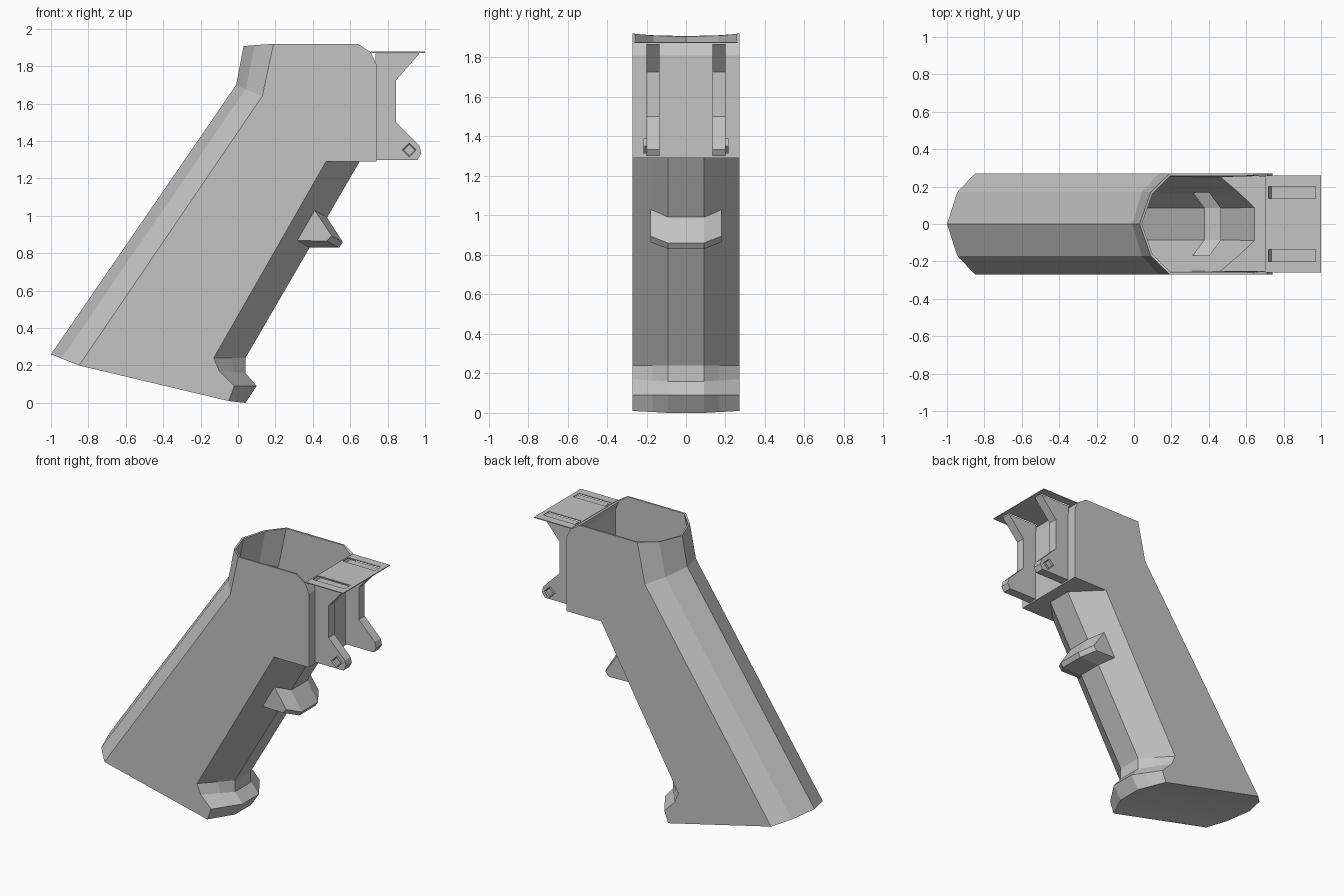
import bpy, bmesh, math
from mathutils import Matrix

cube = bpy.data.objects.get("Cube")
if cube:
    bpy.data.objects.remove(cube, do_unlink=True)

grey = bpy.data.materials.new("plain_grey")
grey.use_nodes = True
colour = (0.55, 0.55, 0.55, 1)
grey.diffuse_color = colour
grey.node_tree.nodes["Principled BSDF"].inputs["Base Color"].default_value = colour


def finish(name, bm):
    bmesh.ops.recalc_face_normals(bm, faces=bm.faces)
    mesh = bpy.data.meshes.new(name)
    bm.to_mesh(mesh)
    bm.free()
    mesh.materials.append(grey)
    obj = bpy.data.objects.new(name, mesh)
    bpy.context.collection.objects.link(obj)
    return obj


def loft(name, stations):
    """Skin a closed solid through (y, [(x, z), ...]) outlines."""
    bm = bmesh.new()
    rings = [[bm.verts.new((x, y, z)) for x, z in pts] for y, pts in stations]
    for a, b in zip(rings, rings[1:]):
        for i in range(len(a)):
            j = (i + 1) % len(a)
            bm.faces.new((a[i], a[j], b[j], b[i]))
    bm.faces.new(rings[0])
    bm.faces.new(rings[-1])
    return finish(name, bm)


def blend(a, b, t):
    return tuple(p + (q - p) * t for p, q in zip(a, b))


# Grip outline: back, top and front points, each as (centre, side)
back = [((-1, .26), (-.85, .20)), ((-.01, 1.70), (.13, 1.64)),
        ((.03, 1.908), (.19, 1.92))]
head = [(.64, 1.92), (.71, 1.875), (.74, 1.81), (.74, 1.29)]
front = [((.65, 1.29), (.47, 1.29)), ((.04, .24), (-.13, .24)),
         ((.04, .16), (-.10, .17)), ((.10, .09), (-.02, .09)),
         ((.04, 0), (-.05, .01))]


def grip_section(y):
    d = abs(y)
    tb = d / .17 * .37 if d <= .17 else .37 + (d - .17) / .10 * .63
    tf = max(0, (d - .09) / .18)
    return ([blend(c, s, tb) for c, s in back] + head
            + [blend(c, s, tf) for c, s in front])


grip = loft("grip_shell", [(y, grip_section(y))
                           for y in (-.27, -.17, -.09, 0, .09, .17, .27)])

# Finger rest, fused into the grip
rest_mid = [(.33, .83), (.54, .83), (.56, .86), (.448, 1.035)]
rest_side = [(.26, .87), (.475, .865), (.50, .895), (.376, 1.08)]
rest = loft("finger_rest", [(-.18, rest_side), (-.09, rest_mid),
                            (.09, rest_mid), (.18, rest_side)])
fuse = grip.modifiers.new("fuse", 'BOOLEAN')
fuse.operation = 'UNION'
fuse.solver = 'EXACT'
fuse.object = rest
bpy.context.view_layer.update()
fused = bpy.data.meshes.new_from_object(
    grip.evaluated_get(bpy.context.evaluated_depsgraph_get()))
grip.modifiers.clear()
grip.data = fused
bpy.data.objects.remove(rest, do_unlink=True)

# Open the top and give the shell a thin wall
bm = bmesh.new()
bm.from_mesh(fused)
bmesh.ops.remove_doubles(bm, verts=bm.verts, dist=.0005)
bm.normal_update()
lid = [f for f in bm.faces
       if f.normal.z > .4 and f.calc_center_median().z > 1.88]
bmesh.ops.delete(bm, geom=lid, context='FACES')
bm.to_mesh(fused)
bm.free()
wall = grip.modifiers.new("wall", 'SOLIDIFY')
wall.thickness = .012
wall.offset = -1
wall.use_even_offset = True

# Side brackets with a diamond pin on each outer face
bracket = [(.735, 1.30), (.96, 1.30), (.98, 1.335), (.97, 1.375),
           (.845, 1.50), (.845, 1.725), (.97, 1.868), (.735, 1.868)]
for side, label in ((1, "left"), (-1, "right")):
    loft(label + "_bracket", [(side * .135, bracket), (side * .20, bracket)])
    bm = bmesh.new()
    bmesh.ops.create_cone(bm, cap_ends=True, segments=4, radius1=.038,
                          radius2=.038, depth=.03)
    bmesh.ops.rotate(bm, verts=bm.verts,
                     matrix=Matrix.Rotation(math.pi / 2, 3, 'X'))
    bmesh.ops.translate(bm, verts=bm.verts, vec=(.915, side * .20, 1.352))
    bm.normal_update()
    cap = [f for f in bm.faces if f.normal.y * side > .9]
    bmesh.ops.inset_region(bm, faces=cap, thickness=.008, depth=0)
    bmesh.ops.translate(bm, verts=cap[0].verts, vec=(0, -side * .008, 0))
    finish(label + "_pin", bm)

# Thin top plate with two long slots over the brackets
bm = bmesh.new()
xs, ys = (.71, .72, .97, 1.0), (-.26, -.20, -.135, .135, .20, .26)
grid = [[bm.verts.new((x, y, 1.878)) for y in ys] for x in xs]
for i in range(len(xs) - 1):
    for j in range(len(ys) - 1):
        if i == 1 and j in (1, 3):
            continue
        bm.faces.new((grid[i][j], grid[i + 1][j],
                      grid[i + 1][j + 1], grid[i][j + 1]))
plate = finish("top_plate", bm)
sheet = plate.modifiers.new("sheet", 'SOLIDIFY')
sheet.thickness = .006
sheet.offset = -1
